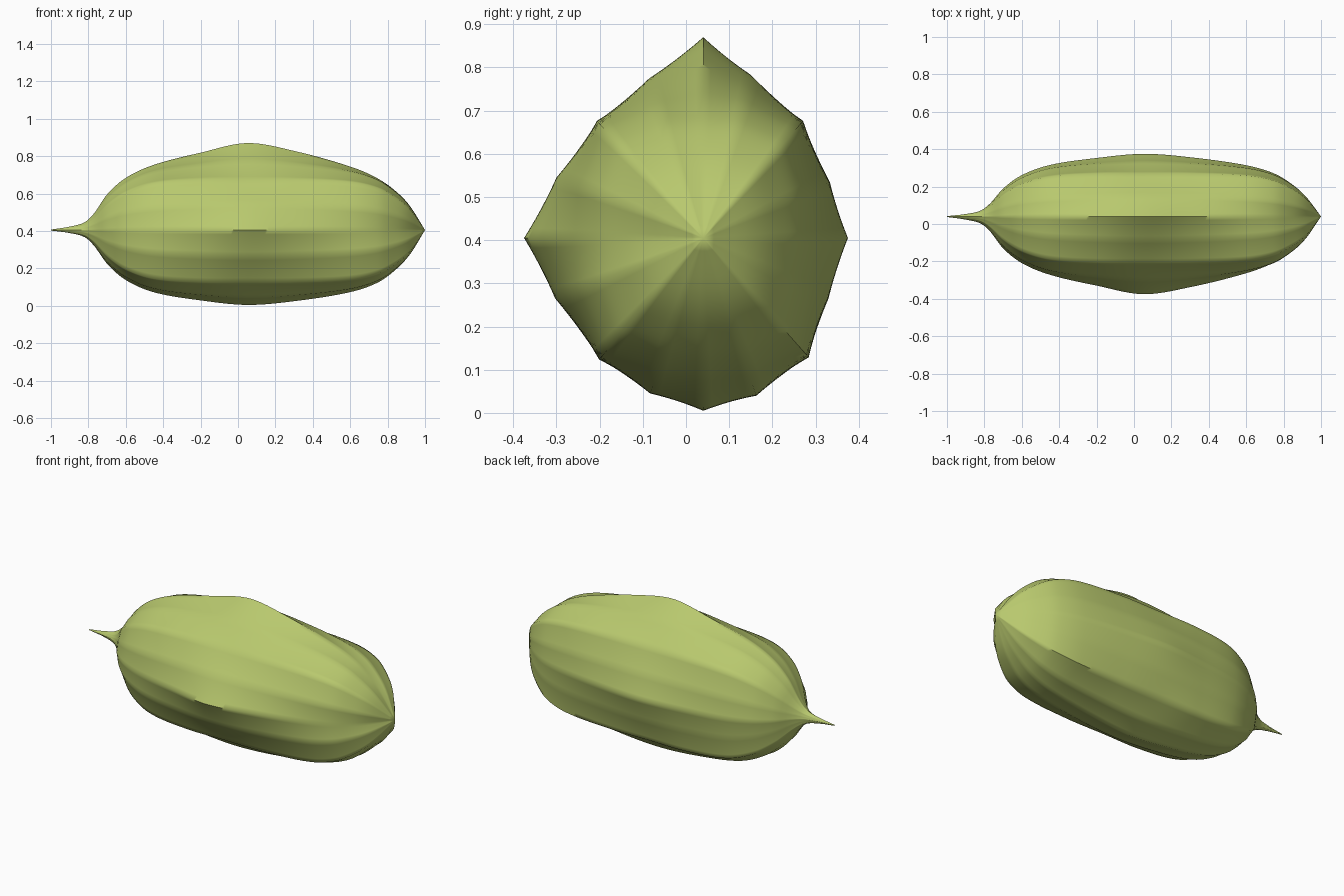
import bpy, bmesh

cube = bpy.data.objects.get("Cube")
if cube:
    bpy.data.objects.remove(cube)

AXIS_Y, AXIS_Z = 0.04, 0.405
RINGS, SUB = 110, 6

# Lengthwise profile: x, scale of a pointed ridge, scale of a full flank
PROFILE = [(-1, .006, .006), (-.9, .04, .04), (-.82, .09, .1), (-.77, .19, .23),
           (-.7, .41, .5), (-.6, .6, .75), (-.45, .75, .93), (-.2, .89, 1),
           (.05, 1, 1), (.3, .91, 1), (.6, .73, .95), (.75, .59, .83),
           (.85, .42, .63), (.92, .25, .41), (1, 0, 0)]

# Ribs around the axis: offset in y, offset in z, fullness of the flank
RIBS = [(0, .465, 0), (.11, .378, .55), (.23, .27, 1), (.293, .13, .7),
        (.335, 0, .4), (.29, -.14, .7), (.243, -.275, 1), (.123, -.365, .65),
        (0, -.4, .45), (-.123, -.36, .65), (-.24, -.28, 1), (-.343, -.14, .55),
        (-.415, 0, 0), (-.34, .14, .55), (-.245, .27, 1), (-.125, .37, .55)]


def hermite(x, col):
    """Smooth curve through one column of the profile."""
    i = next(k for k in range(len(PROFILE) - 1) if x <= PROFILE[k + 1][0] + 1e-6)

    def slope(k):
        a, b = PROFILE[max(k - 1, 0)], PROFILE[min(k + 1, len(PROFILE) - 1)]
        return (b[col] - a[col]) / (b[0] - a[0])

    a, b = PROFILE[i], PROFILE[i + 1]
    h = b[0] - a[0]
    t = (x - a[0]) / h
    s = t * t * (3 - 2 * t)
    return (a[col] * (1 - s) + b[col] * s
            + h * t * (1 - t) * ((1 - t) * slope(i) - t * slope(i + 1)))


def section(x):
    """Cross-section at x: rib crests joined by slightly hollow panels."""
    ridge, full = hermite(x, 1), hermite(x, 2)
    crest = []
    for y, z, w in RIBS:
        f = ridge * (1 - w) + full * w
        crest.append((y * f, z * f))
    points = []
    for i, (y0, z0) in enumerate(crest):
        y1, z1 = crest[(i + 1) % len(crest)]
        for j in range(SUB):
            t = j / SUB
            dip = 1 - 0.03 * t * (1 - t)
            points.append((x, AXIS_Y + (y0 + (y1 - y0) * t) * dip,
                           AXIS_Z + (z0 + (z1 - z0) * t) * dip))
    return points


# Pod body, lofted from stem to tip
bm = bmesh.new()
rings = [[bm.verts.new(p) for p in section(-1 + 2 * k / RINGS)] for k in range(RINGS + 1)]
for a, b in zip(rings, rings[1:]):
    for i in range(len(a)):
        j = (i + 1) % len(a)
        bm.faces.new((a[i], a[j], b[j], b[i]))
bm.faces.new(rings[0])
bmesh.ops.remove_doubles(bm, verts=bm.verts, dist=0.00005)
bmesh.ops.recalc_face_normals(bm, faces=bm.faces)
mesh = bpy.data.meshes.new("ribbed_pod")
bm.to_mesh(mesh)
bm.free()
pod = bpy.data.objects.new("ribbed_pod", mesh)
bpy.context.collection.objects.link(pod)

# Yellow-green skin
skin = bpy.data.materials.new("yellow_green_skin")
skin.use_nodes = True
colour = (0.48, 0.58, 0.155, 1)
skin.diffuse_color = colour
bsdf = next(n for n in skin.node_tree.nodes if n.type == 'BSDF_PRINCIPLED')
bsdf.inputs["Base Color"].default_value = colour
bsdf.inputs["Roughness"].default_value = 0.7
mesh.materials.append(skin)

bpy.context.view_layer.objects.active = pod
pod.select_set(True)
bpy.ops.object.shade_smooth_by_angle(angle=1.0)
